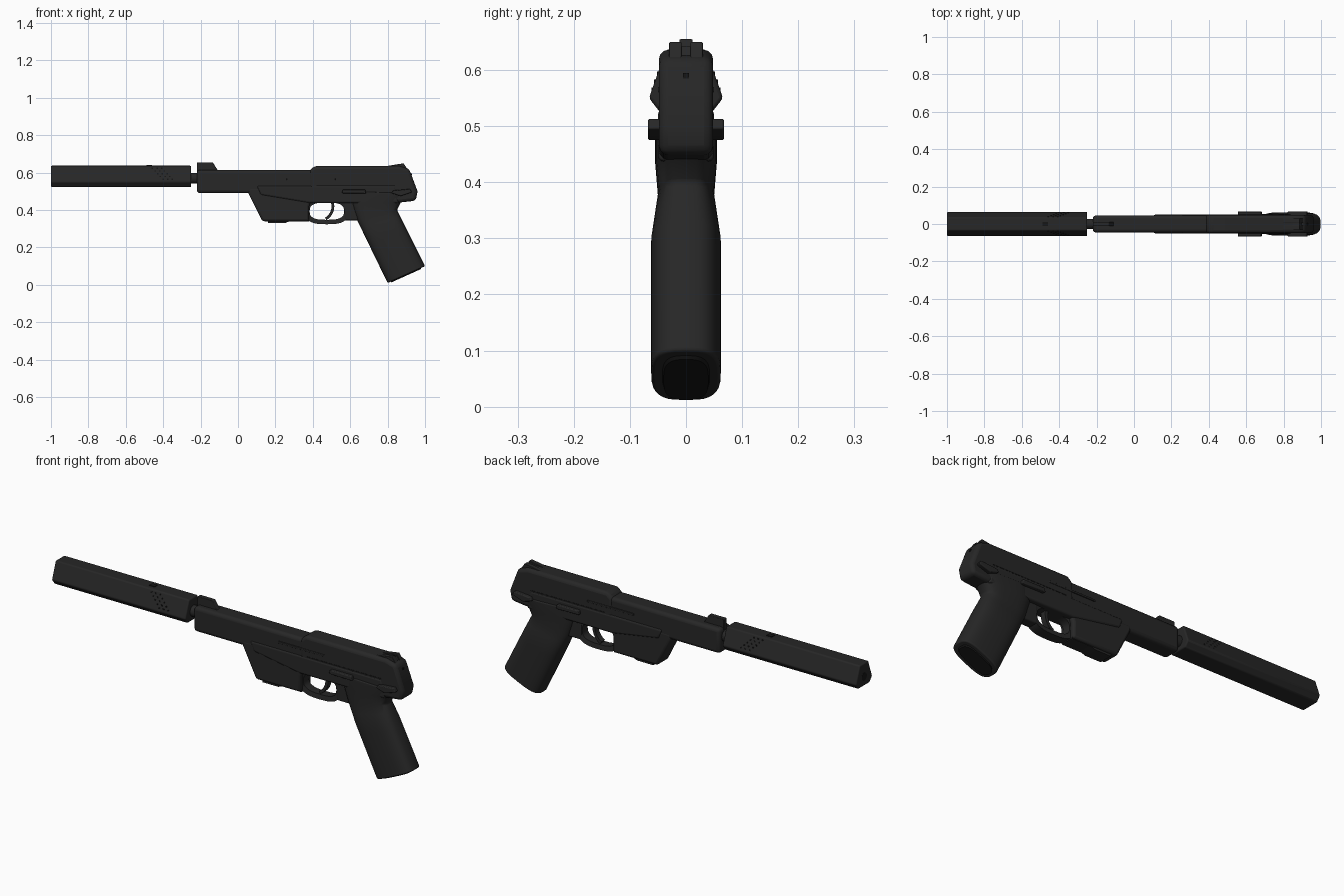
import bpy, bmesh, math
from mathutils import Vector

if "Cube" in bpy.data.objects:
    bpy.data.objects.remove(bpy.data.objects["Cube"])

SIDES = (-1, 1)
BORE = .57


def material(name, value):
    colour = (value, value, value, 1)
    result = bpy.data.materials.new(name)
    result.use_nodes = True
    result.diffuse_color = colour
    result.node_tree.nodes["Principled BSDF"].inputs["Base Color"].default_value = colour
    return result


BLACK = material("matte black", .02)
DARK = material("deep black", .008)


def loft(name, rings, mat=BLACK, bevel=0, capped=True):
    """Skin a list of equally long point rings, with caps on the ends if wanted."""
    bm = bmesh.new()
    rows = [[bm.verts.new(point) for point in ring] for ring in rings]
    if not capped:
        rows.append(rows[0])
    for lower, upper in zip(rows, rows[1:]):
        for i in range(len(lower)):
            bm.faces.new((lower[i - 1], lower[i], upper[i], upper[i - 1]))
    if capped:
        bm.faces.new(rows[0])
        bm.faces.new(rows[-1])
    bmesh.ops.recalc_face_normals(bm, faces=bm.faces)
    mesh = bpy.data.meshes.new(name)
    bm.to_mesh(mesh)
    bm.free()
    mesh.materials.append(mat)
    part = bpy.data.objects.new(name, mesh)
    bpy.context.collection.objects.link(part)
    if bevel:
        modifier = part.modifiers.new("rounded edges", "BEVEL")
        modifier.width, modifier.segments = bevel, 3
        modifier.limit_method, modifier.angle_limit = "ANGLE", math.radians(40)
    bpy.ops.object.select_all(action="DESELECT")
    part.select_set(True)
    bpy.context.view_layer.objects.active = part
    bpy.ops.object.shade_smooth_by_angle(angle=math.radians(40))
    return part


def plate(name, outline, inner, outer, mat=BLACK, bevel=0):
    """Side outline in x and z, pulled across y."""
    return loft(name, [[(x, y, z) for x, z in outline] for y in (inner, outer)], mat, bevel)


def slab(name, outline, half, mat=BLACK, bevel=0):
    return plate(name, outline, -half, half, mat, bevel)


def pair(name, outline, inner, outer, mat=BLACK, bevel=0):
    """The same plate on the right and the left side."""
    for side, label in zip(SIDES, ("right_", "left_")):
        plate(label + name, outline, side * inner, side * outer, mat, bevel)


def rectangle(left, right, bottom, top):
    return [(left, bottom), (right, bottom), (right, top), (left, top)]


def oval(power, count=32):
    """Unit oval that gets squarer as the power falls."""
    angles = [math.tau * i / count for i in range(count)]
    return [tuple(math.copysign(abs(f(a)) ** power, f(a)) for f in (math.cos, math.sin)) for a in angles]


def rod(name, start, end, radius, mat=BLACK):
    return loft(name, [[(x, radius * c, BORE + radius * s) for c, s in oval(1)] for x in (start, end)], mat)


# Suppressor with a faceted section, widest low down
facets = [(.045, .523), (.066, .55), (.035, .637)]
section = facets + [(-y, z) for y, z in reversed(facets)]
loft("suppressor", [[(x, y, z) for y, z in section] for x in (-1, -.25)], bevel=.006)
rod("suppressor_bore", -1.001, -.98, .02, DARK)
rod("barrel_neck", -.27, -.2, .028)
slab("suppressor_latch", rectangle(-.49, -.46, .63, .64), .012, DARK)

# Vent dimples stepping up the slanted suppressor faces
low, high = (Vector(corner) for corner in facets[1:])
for row in range(1, 6):
    y, z = low.lerp(high, row / 6)
    for column in range(3):
        x = -.34 - row / 70 - column / 40
        pair("vent_dimple", rectangle(x, x + .008, z - .004, z + .004), y - .004, y + .001, DARK)

# Barrel shroud, slide and the narrow plates along them
slab("barrel_shroud", rectangle(-.22, .45, .49, .615), .045, bevel=.016)
slab("slide", [(.38, .48), (.38, .61), (.41, .636), (.86, .636), (.915, .62), (.96, .5),
               (.95, .45), (.86, .44)], .048, bevel=.016)
slab("firing_pin", rectangle(.91, .93, .585, .595), .005, DARK)
pair("shroud_rib", rectangle(.26, .52, .56, .57), .044, .05, bevel=.002)
pair("slide_seam", rectangle(.42, .84, .53, .535), .047, .049, DARK)

# Sights
slab("front_sight", [(-.22, .6), (-.22, .655), (-.135, .655), (-.1, .6)], .012, bevel=.003)
rear = [(.76, .63), (.885, .65), (.905, .62)]
slab("rear_sight_base", [(x, z - .008) for x, z in rear], .03)
pair("rear_sight_post", rear, .008, .03, bevel=.002)

# Frame: front housing, upper band and accessory rail
slab("front_housing", [(.055, .52), (.055, .49), (.13, .34), (.38, .34), (.38, .42), (.42, .52)],
     .046, bevel=.012)
slab("upper_frame", [(.1, .53), (.12, .48), (.38, .437), (.86, .437), (.84, .53)], .05, bevel=.01)
slab("accessory_rail", [(.16, .35), (.16, .33), (.25, .33), (.27, .338), (.38, .338), (.38, .35)], .034)

# Trigger guard as a squared oval loop with a heel that joins the grip
guard = []
for half_length, half_height, half_width in ((.092, .046, .022), (.115, .07, .026)):
    for side in SIDES if not guard else reversed(SIDES):
        guard.append([(.475 + half_length * c, side * half_width, .394 + half_height * s)
                      for c, s in oval(.7)])
loft("trigger_guard", guard, capped=False)
slab("guard_heel", rectangle(.57, .68, .345, .45), .026, bevel=.006)

# Curved trigger between two arcs
sweep = [math.radians(angle) for angle in range(-60, 31, 10)]
front_edge = [(.43 + .07 * math.cos(a), .42 + .07 * math.sin(a)) for a in sweep]
back_edge = [(.43 + .085 * math.cos(a), .42 + .085 * math.sin(a)) for a in reversed(sweep)]
slab("trigger", front_edge + back_edge, .014)


def grip_ring(front, back, width):
    """Rounded ring between a front and a back point of the side outline."""
    middle, arm = (front + back) / 2, (back - front) / 2
    return [(middle.x + arm.x * c, width * s, middle.y + arm.y * c) for c, s in oval(.65)]


# Grip: a saddle under the slide, then an even run down to the butt
front_top, front_end = Vector((.635, .35)), Vector((.8, .01))
back_top, back_end = Vector((.85, .4)), Vector((1, .1))
rings = [grip_ring(Vector((.6, .5)), Vector((.92, .49)), .055),
         grip_ring(Vector((.61, .43)), Vector((.87, .44)), .055)]
for step in range(9):
    t = step / 8
    rings.append(grip_ring(front_top.lerp(front_end, t), back_top.lerp(back_end, t),
                           .05 + .012 * min(1, t * 4)))
loft("grip", rings, bevel=.006)
inset = [front_end.lerp(back_end, t) for t in (.1, .9)]
drop = Vector((-.003, -.007))
loft("magazine_base", [grip_ring(*inset, .042), grip_ring(*(p + drop for p in inset), .04)], DARK)

# Side controls
pair("slide_stop", [(.555, .49), (.56, .51), (.68, .51), (.685, .488)], .045, .067, bevel=.004)
pair("safety_lever", [(.82, .49), (.83, .505), (.92, .513), (.93, .495), (.87, .475)],
     .043, .068, bevel=.004)
